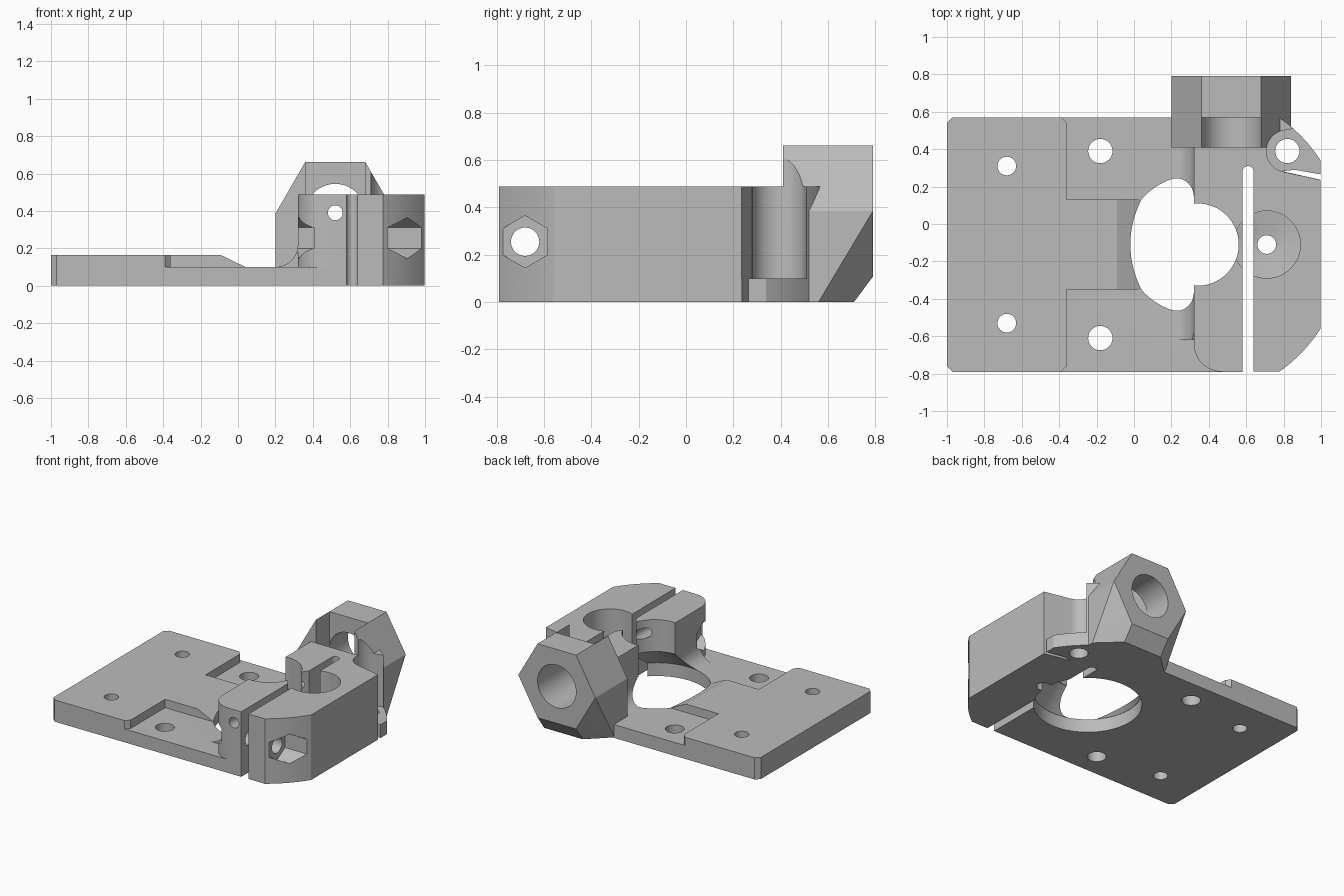
import bpy, bmesh
from math import sin, cos, radians

if "Cube" in bpy.data.objects:
    bpy.data.objects.remove(bpy.data.objects["Cube"])

grey = bpy.data.materials.new("plain grey")
grey.use_nodes = True
grey.diffuse_color = (0.5, 0.5, 0.5, 1)
grey.node_tree.nodes["Principled BSDF"].inputs["Base Color"].default_value = (0.5, 0.5, 0.5, 1)


def arc(cx, cy, r, a0, a1, n=12):
    steps = [radians(a0 + (a1 - a0) * i / n) for i in range(n + 1)]
    return [(cx + r * cos(a), cy + r * sin(a)) for a in steps]


def ring(cx, cy, r, n=48, turn=0):
    return arc(cx, cy, r, turn, turn + 360, n)[:-1]


def box(u0, u1, v0, v1):
    return [(u0, v0), (u1, v0), (u1, v1), (u0, v1)]


def place(p, w, axis):
    u, v = p
    return {"x": (w, u, v), "y": (u, w, v), "z": (u, v, w)}[axis]


def finish(name, bm):
    bmesh.ops.recalc_face_normals(bm, faces=bm.faces)
    mesh = bpy.data.meshes.new(name)
    bm.to_mesh(mesh)
    bm.free()
    mesh.materials.append(grey)
    ob = bpy.data.objects.new(name, mesh)
    bpy.context.collection.objects.link(ob)
    return ob


def prism(name, pts, lo, hi, axis="z", end_pts=None):
    """Extrude a profile along an axis, optionally tapering to end_pts."""
    bm = bmesh.new()
    a = [bm.verts.new(place(p, lo, axis)) for p in pts]
    b = [bm.verts.new(place(p, hi, axis)) for p in (end_pts or pts)]
    bm.faces.new(a)
    bm.faces.new(b[::-1])
    for i in range(len(a)):
        j = (i + 1) % len(a)
        bm.faces.new((a[i], b[i], b[j], a[j]))
    return finish(name, bm)


def combine(body, tool, operation):
    mod = body.modifiers.new(tool.name, "BOOLEAN")
    mod.operation, mod.object, mod.solver = operation, tool, "EXACT"
    deps = bpy.context.evaluated_depsgraph_get()
    mesh = bpy.data.meshes.new_from_object(body.evaluated_get(deps))
    body.modifiers.clear()
    body.data = mesh
    bpy.data.objects.remove(tool)


# Thin plate with a raised end and a ramped tongue
body = prism("bracket_body", box(-0.9, 0.5, -0.79, 0.57), 0, 0.1)
parts = [
    prism("raised_end", [(-0.97, -0.79), (-0.39, -0.79), (-0.36, -0.76), (-0.36, 0.54),
                         (-0.39, 0.57), (-0.97, 0.57), (-1, 0.54), (-1, -0.76)], 0, 0.163),
    prism("ramped_tongue", [(-0.5, 0.02), (-0.5, 0.163), (-0.09, 0.163), (0.04, 0.1), (0.04, 0.02)],
          -0.35, 0.13, "y"),
]

# Tall clamp block with rounded corners, and a fillet at its foot
outline = (arc(0.47, -0.64, 0.15, 180, 270) + arc(0.3, -0.11, 0.83, -55, -32.7)
           + arc(0.3, -0.11, 0.83, 32.7, 55) + [(0.32, 0.57)])
parts.append(prism("clamp_block", outline, 0, 0.488))
foot = arc(0.2, 0.22, 0.12, 270, 360) + [(0.36, 0.22), (0.36, 0.05), (0.2, 0.05)]
parts.append(prism("foot_fillet", foot, -0.62, 0.43, "y"))

# Hexagonal barrel mount blended down to the plate
bm = bmesh.new()
for y in (0.41, 0.79):
    for p in ring(0.52, 0.385, 0.32, 6):
        bm.verts.new(place(p, y, "y"))
for side in (-1, 1):
    for half, y, z in ((0.16, 0.71, 0), (0.32, 0.56, 0), (0.32, 0.56, 0.07), (0.32, 0.41, 0)):
        bm.verts.new((0.52 + side * half, y, z))
hull = bmesh.ops.convex_hull(bm, input=bm.verts)
bmesh.ops.delete(bm, geom=[v for v in bm.verts if not v.link_faces], context="VERTS")
bmesh.ops.dissolve_limit(bm, angle_limit=radians(1), verts=bm.verts, edges=bm.edges)
parts.append(finish("barrel_mount", bm))
for part in parts:
    combine(body, part, "UNION")

cutters = [
    # Hinge clearance above the tab, and the gap beside the tab
    prism("hinge_round", ring(0.82, 0.39, 0.112), 0.1, 0.8),
    prism("hinge_clearance", [(0.8, 0.279), (1.1, 0.213), (1.1, 0.56), (0.79, 0.497)], 0.1, 0.8),
    prism("tab_gap", [(0.79, 0.283), (1.1, 0.213), (1.1, 0.247), (0.86, 0.29), (0.82, 0.285)], -0.1, 0.3),
    # Barrel bore with an open slot
    prism("barrel_bore", ring(0.52, 0.385, 0.16), 0.41, 0.9, "y"),
    prism("barrel_slot", box(0.36, 0.68, 0.385, 0.8), 0.41, 0.57, "y"),
    prism("feed_hole", ring(0.52, 0.39, 0.04, 24), -0.9, 0.45, "y"),
    # Motor opening, tapering up to the gear well
    prism("motor_opening", ring(0.32, -0.11, 0.37, 64), -0.1, 0.1),
    prism("motor_taper", ring(0.32, -0.11, 0.37, 64), 0.099, 0.25, "z", ring(0.33, -0.11, 0.225, 64)),
    prism("gear_well", ring(0.34, -0.11, 0.22, 64), 0.05, 0.6),
    # Idler pocket with a dished floor
    prism("idler_pocket", ring(0.71, -0.11, 0.18), 0.26, 0.6),
    prism("idler_dish", ring(0.71, -0.11, 0.06), 0.23, 0.261, "z", ring(0.71, -0.11, 0.18)),
    prism("idler_axle_hole", ring(0.71, -0.11, 0.05, 24), -0.1, 0.4),
    # Flexing slit
    prism("clamp_slit", [(0.58, -0.9), (0.64, -0.9)] + arc(0.61, 0.28, 0.03, 0, 180), -0.1, 0.6),
    # Clamp screw with nut traps at both ends
    prism("screw_hole", ring(-0.68, 0.255, 0.06, 32), 0.1, 1.1, "x"),
    prism("outer_nut_trap", ring(-0.68, 0.255, 0.11, 6, 30), 0.8, 1.1, "x"),
    prism("inner_nut_trap", ring(-0.68, 0.255, 0.11, 6, 30), 0.1, 0.42, "x"),
]
for x, y, r in ((-0.68, 0.31, 0.05), (-0.68, -0.53, 0.05), (-0.18, 0.39, 0.065),
                (-0.18, -0.61, 0.065), (0.82, 0.39, 0.065)):
    cutters.append(prism("mounting_hole", ring(x, y, r, 32), -0.1, 0.3))
for cutter in cutters:
    combine(body, cutter, "DIFFERENCE")

# Smooth the round walls and keep the edges sharp
bpy.ops.object.select_all(action="DESELECT")
body.select_set(True)
bpy.context.view_layer.objects.active = body
bpy.ops.object.shade_smooth_by_angle(angle=radians(25))
